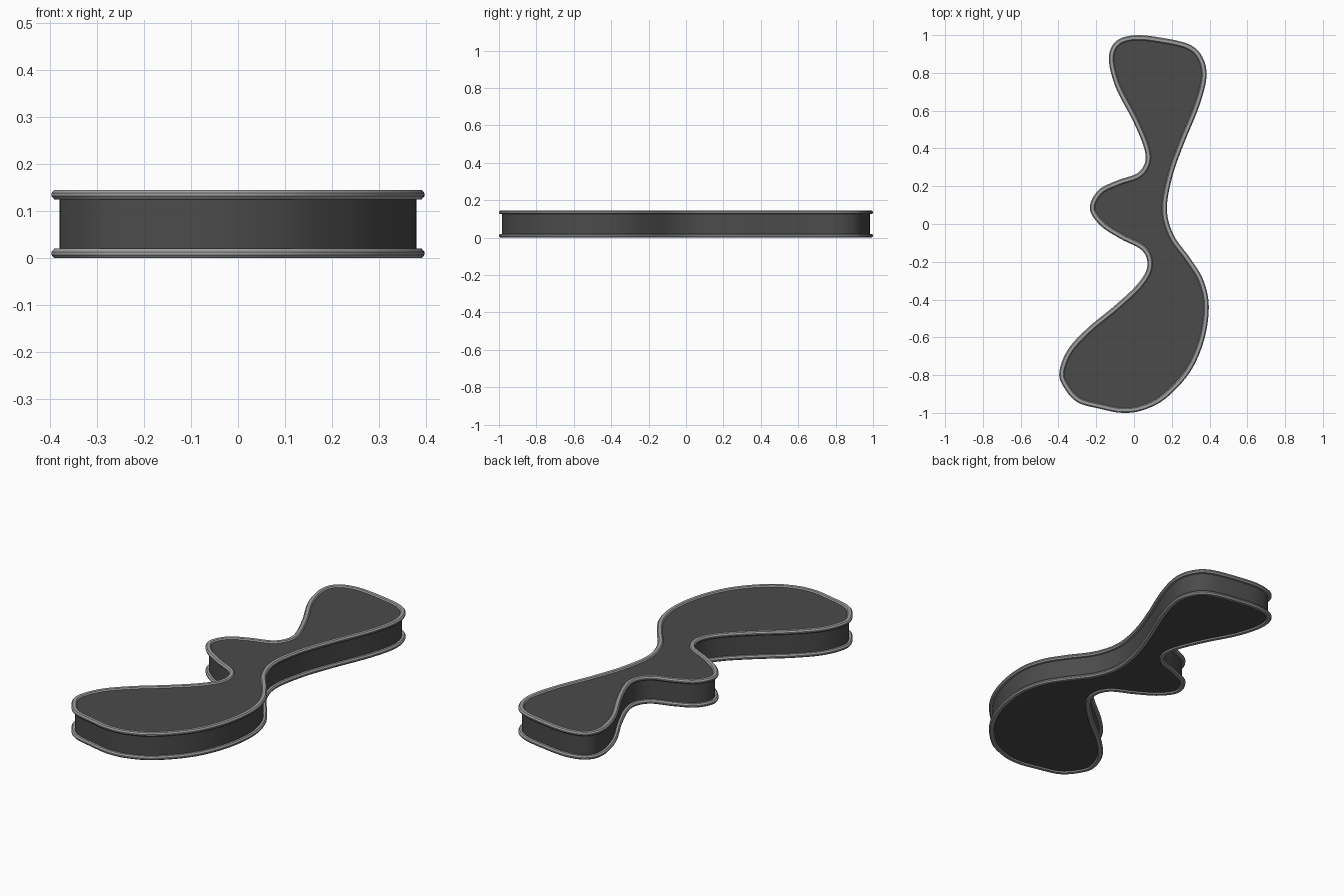
import bpy, bmesh, math
from mathutils import Vector

if "Cube" in bpy.data.objects:
    bpy.data.objects.remove(bpy.data.objects["Cube"])

# Control points of the outline seen from above, clockwise from the top edge
PTS = [(0, .997), (.135, .985), (.285, .95), (.355, .885), (.378, .78), (.34, .625),
       (.257, .42), (.198, .25), (.170, .08), (.205, -.055), (.29, -.175), (.36, -.29),
       (.39, -.43), (.365, -.61), (.29, -.78), (.16, -.92), (.04, -.98), (-.066, -.993),
       (-.18, -.972), (-.3, -.937), (-.37, -.86), (-.395, -.78), (-.35, -.66),
       (-.245, -.545), (-.1, -.425), (.02, -.31), (.067, -.22), (.04, -.137),
       (-.075, -.075), (-.18, -.005), (-.235, .085), (-.19, .18), (-.09, .232),
       (.015, .27), (.057, .335), (.045, .42), (-.013, .555), (-.1, .725),
       (-.135, .875), (-.098, .965)]
STEPS = 6


def smooth_outline():
    """Closed Catmull-Rom curve through PTS, fitted to the overall size."""
    p = [Vector(q) for q in PTS]
    n = len(p)
    out = []
    for i in range(n):
        a, b, c, d = p[i - 1], p[i], p[(i + 1) % n], p[(i + 2) % n]
        for s in range(STEPS):
            t = s / STEPS
            out.append(0.5 * (2 * b + (c - a) * t + (2 * a - 5 * b + 4 * c - d) * t * t
                              + (3 * b - a - 3 * c + d) * t ** 3))
    for axis, half in ((0, .396), (1, 1.0)):
        lo, hi = min(v[axis] for v in out), max(v[axis] for v in out)
        for v in out:
            v[axis] = ((v[axis] - lo) / (hi - lo) * 2 - 1) * half
    return out


OUT = smooth_outline()
N = len(OUT)


def inset(dist):
    """Outline moved inwards by dist."""
    res = []
    for i in range(N):
        t = (OUT[(i + 1) % N] - OUT[i - 1]).normalized()
        res.append(OUT[i] + Vector((t.y, -t.x)) * dist)
    return res


def sweep(name, profile, capped):
    """Loft (inset, z) profile points around the outline."""
    bm = bmesh.new()
    rings = [[bm.verts.new((v.x, v.y, z)) for v in inset(d)] for d, z in profile]
    pairs = list(zip(rings, rings[1:]))
    if capped:
        bm.faces.new(rings[0])
        bm.faces.new(rings[-1])
    else:
        pairs.append((rings[-1], rings[0]))
    for a, b in pairs:
        for i in range(N):
            j = (i + 1) % N
            bm.faces.new((a[i], a[j], b[j], b[i]))
    bmesh.ops.recalc_face_normals(bm, faces=bm.faces)
    me = bpy.data.meshes.new(name)
    bm.to_mesh(me)
    bm.free()
    ob = bpy.data.objects.new(name, me)
    bpy.context.collection.objects.link(ob)
    ob.data.materials.append(mats[name.split("_")[-1]])
    bpy.ops.object.select_all(action='DESELECT')
    ob.select_set(True)
    bpy.context.view_layer.objects.active = ob
    bpy.ops.object.shade_smooth_by_angle(angle=math.radians(30))


mats = {}
for key, g in (("body", .07), ("trim", .35)):
    mats[key] = bpy.data.materials.new(key)
    mats[key].diffuse_color = (g, g, g, 1)

# Solid slab
sweep("slab_body", [(.017, .006), (.017, .139)], True)

# Rounded edge trims, top and bottom
for name, zc in (("bottom_trim", .01), ("top_trim", .135)):
    # inset by 0.014 with a flattened eight-sided section
    section = [(0, -.003), (.006, -.01), (.022, -.01), (.028, -.003),
               (.028, .003), (.022, .01), (.006, .01), (0, .003)]
    sweep(name, [(d, zc + z) for d, z in section], False)

for m in bpy.data.materials:
    if m.users and not m.is_grease_pencil:
        m.use_nodes = True
        m.node_tree.nodes["Principled BSDF"].inputs["Base Color"].default_value = m.diffuse_color
